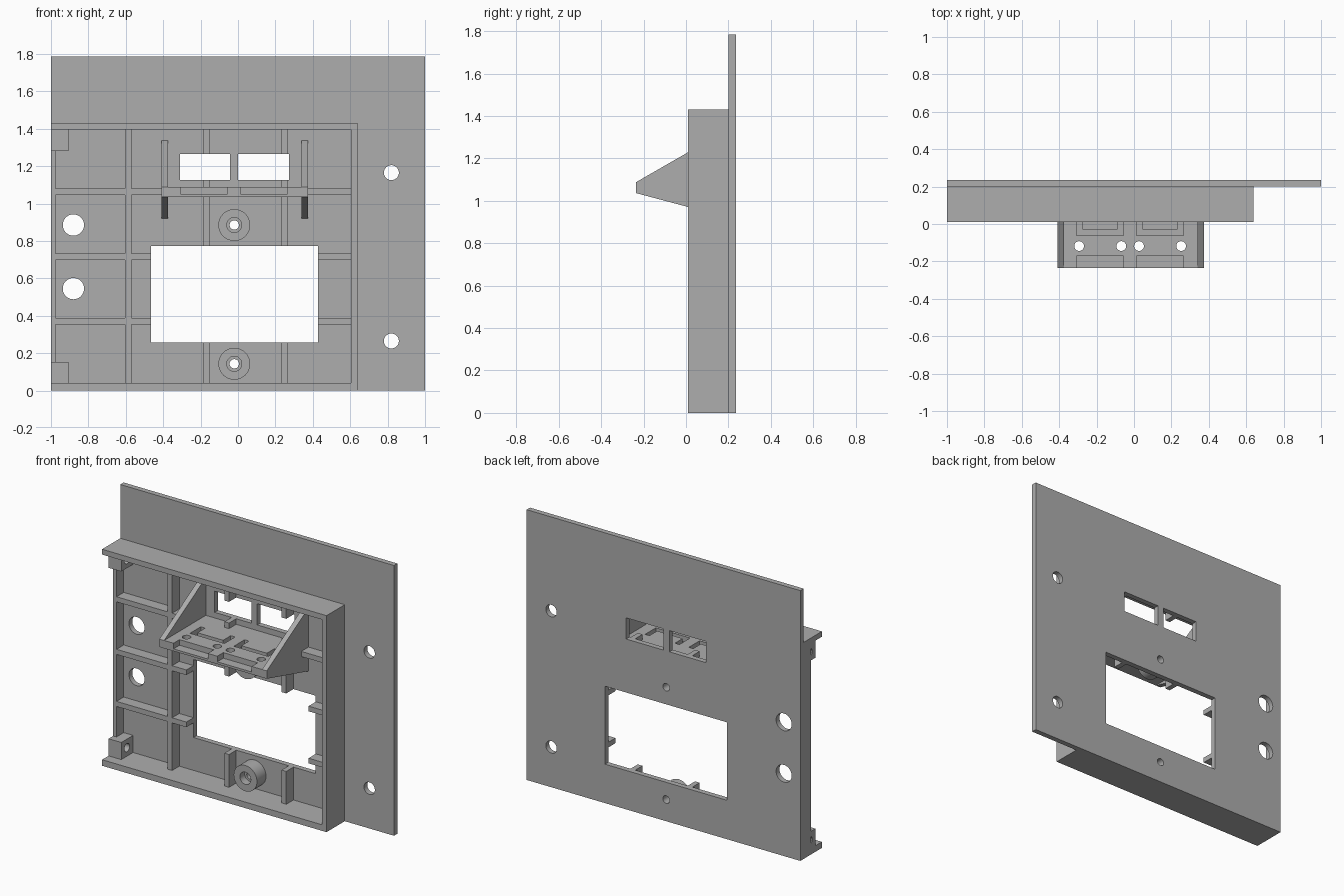
import bpy
import bmesh
import math
from mathutils import Matrix, Vector

cube = bpy.data.objects.get("Cube")
if cube:
    bpy.data.objects.remove(cube, do_unlink=True)

grey = bpy.data.materials.new("plain_grey")
grey.use_nodes = True
COLOUR = (0.42, 0.42, 0.42, 1)
grey.diffuse_color = COLOUR
grey.node_tree.nodes["Principled BSDF"].inputs["Base Color"].default_value = COLOUR

BACK, FRONT = 0.2, 0.01      # panel face and frame rim
RIB_FRONT = 0.125
parts = []


def make(name, bm):
    mesh = bpy.data.meshes.new(name)
    bmesh.ops.recalc_face_normals(bm, faces=bm.faces)
    bm.to_mesh(mesh)
    bm.free()
    mesh.materials.append(grey)
    obj = bpy.data.objects.new(name, mesh)
    bpy.context.collection.objects.link(obj)
    parts.append(obj)
    return obj


def box(name, x, y, z):
    bm = bmesh.new()
    lo, hi = Vector((x[0], y[0], z[0])), Vector((x[1], y[1], z[1]))
    bmesh.ops.create_cube(bm, size=1, matrix=Matrix.Translation((lo + hi) / 2)
                          @ Matrix.Diagonal((*(hi - lo), 1)))
    return make(name, bm)


def rod(name, centre, radius, length, axis):
    turn = {"x": Matrix.Rotation(math.pi / 2, 4, "Y"),
            "y": Matrix.Rotation(math.pi / 2, 4, "X"),
            "z": Matrix.Identity(4)}[axis]
    bm = bmesh.new()
    bmesh.ops.create_cone(bm, cap_ends=True, segments=40, radius1=radius, radius2=radius,
                          depth=length, matrix=Matrix.Translation(centre) @ turn)
    return make(name, bm)


def combine(target, tools, operation="DIFFERENCE"):
    """Apply boolean tools to a part."""
    for tool in tools:
        mod = target.modifiers.new("bool", "BOOLEAN")
        mod.operation, mod.solver, mod.object = operation, "EXACT", tool
    bpy.context.view_layer.update()
    graph = bpy.context.evaluated_depsgraph_get()
    mesh = bpy.data.meshes.new_from_object(target.evaluated_get(graph))
    target.modifiers.clear()
    target.data = mesh


def discard(tools):
    for tool in tools:
        parts.remove(tool)
        bpy.data.objects.remove(tool, do_unlink=True)


# Window openings
windows = [box("window_cutter", x, (-0.05, 0.3), z) for x, z in (
    ((-0.465, 0.428), (0.257, 0.772)),
    ((-0.31, -0.043), (1.125, 1.265)),
    ((0, 0.273), (1.125, 1.265)))]

# Back panel with windows and round holes
panel = box("back_panel", (-1, 1), (BACK, 0.235), (0, 1.785))
holes = [rod("hole_cutter", (x, BACK, z), r, 0.6, "y") for x, z, r in (
    (-0.88, 0.885, 0.057), (-0.88, 0.545, 0.057),
    (0.82, 1.165, 0.04), (0.82, 0.265, 0.04),
    (-0.02, 0.885, 0.025), (-0.02, 0.143, 0.025))]
combine(panel, windows + holes)

# Frame walls, open on the low side
frame = box("frame_top_wall", (-1, 0.64), (FRONT, BACK), (1.395, 1.43))
frame.name = "frame_walls"
walls = [box("wall", (-1, 0.64), (FRONT, BACK), (0, 0.04)),
         box("wall", (0.605, 0.64), (FRONT, BACK), (0, 1.43))]
combine(frame, walls, "UNION")
discard(walls)

# Stiffening ribs, trimmed at the windows
ribs = box("ribs", (-1, -0.975), (RIB_FRONT, BACK), (0.04, 1.395))
others = [box("rib", (x, x + 0.034), (RIB_FRONT, BACK), (0.04, 1.395))
          for x in (-0.603, -0.187, 0.231)]
others += [box("rib", (-0.99, 0.605), (RIB_FRONT, BACK), (z, z + 0.034))
           for z in (0.354, 0.698, 1.045)]
combine(ribs, others, "UNION")
combine(ribs, windows)
discard(others)

# Screw bosses with counterbores
for name, z in (("upper_boss", 0.885), ("lower_boss", 0.143)):
    boss = rod(name, (-0.02, 0.1525, z), 0.085, 0.095, "y")
    bore = rod("bore_cutter", (-0.02, 0.105, z), 0.04, 0.1, "y")
    combine(boss, [bore] + holes)
    discard([bore])

# Corner blocks with sideways holes
for name, z in (("lower_corner_block", 0.04), ("upper_corner_block", 1.282)):
    block = box(name, (-1, -0.907), (0.077, BACK), (z, z + 0.113))
    bore = rod("bore_cutter", (-0.95, 0.137, z + 0.056), 0.027, 0.4, "x")
    combine(block, [bore])
    discard([bore])

# Shelf with front notches, channels around tabs, and drilled holes
shelf = box("shelf", (-0.375, 0.34), (-0.235, BACK), (1.036, 1.088))
tools = []
for x in (-0.307, 0.013):
    depth = (1.051, 1.2)
    tools.append(box("notch", (x, x + 0.251), (-0.3, -0.172), depth))
    channel = box("channel", (x, x + 0.251), (-0.062, 0.05), depth)
    tab = box("tab", (x + 0.032, x + 0.219), (-0.03, 0.1), (1, 1.3))
    combine(channel, [tab])
    discard([tab])
    tools.append(channel)
    for hole_x in (x + 0.014, x + 0.239):
        tools.append(rod("drill", (hole_x, -0.118, 1.06), 0.026, 0.3, "z"))
combine(shelf, tools)
discard(tools)

# Tapered side brackets
for name, x in (("right_bracket", -0.41), ("left_bracket", 0.34)):
    bm = bmesh.new()
    profile = ((-0.235, 1.036), (-0.235, 1.088), (BACK, 1.338), (BACK, 0.92))
    face = bm.faces.new([bm.verts.new((x, y, z)) for y, z in profile])
    side = bmesh.ops.extrude_face_region(bm, geom=[face])["geom"]
    bmesh.ops.translate(bm, vec=(0.035, 0, 0),
                        verts=[v for v in side if isinstance(v, bmesh.types.BMVert)])
    make(name, bm)

discard(windows + holes)

# Smooth round surfaces, keep edges sharp
bpy.ops.object.select_all(action="DESELECT")
for part in parts:
    part.select_set(True)
bpy.context.view_layer.objects.active = panel
bpy.ops.object.shade_smooth_by_angle(angle=math.radians(30))
